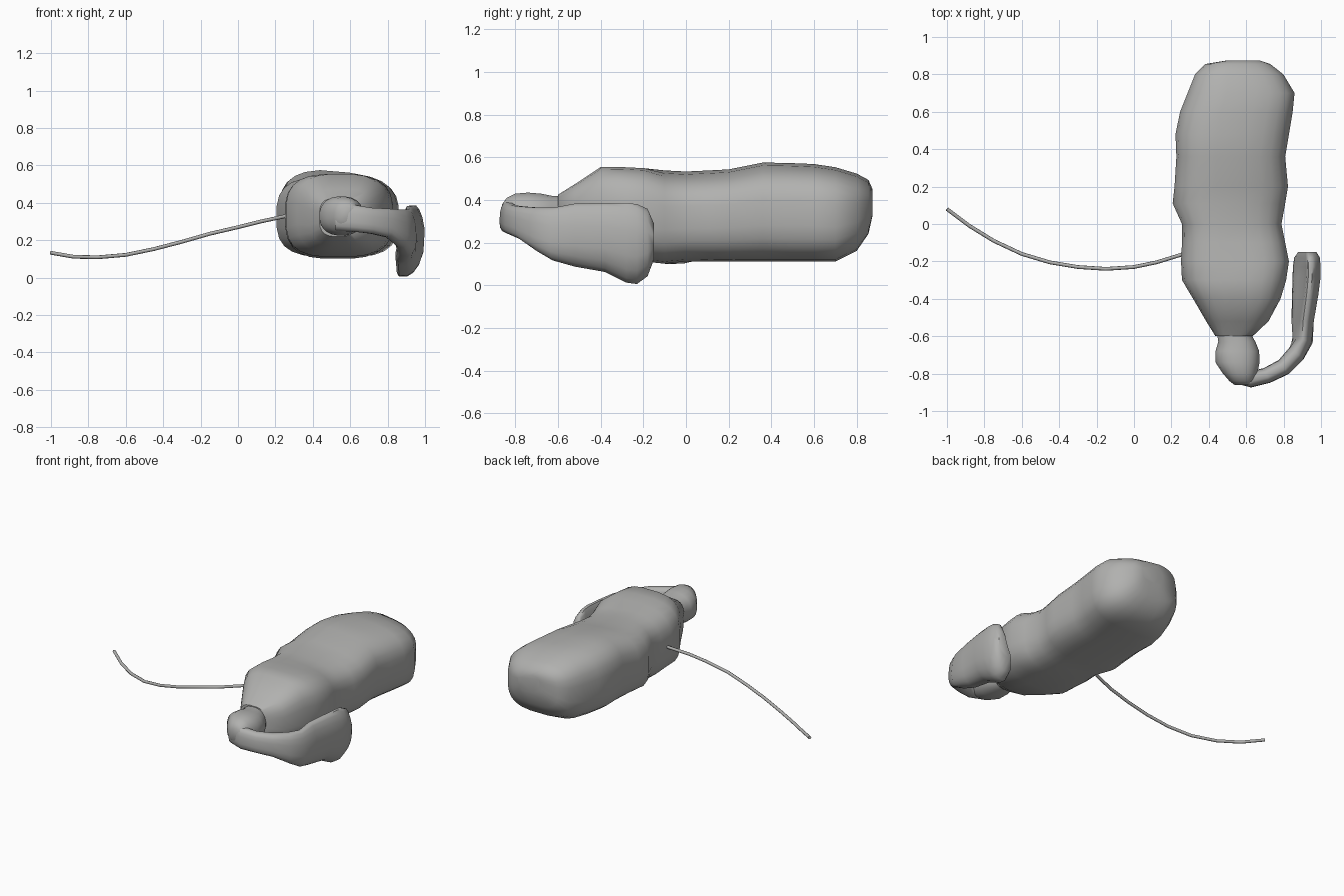
import bpy, bmesh, math
from mathutils import Vector

if "Cube" in bpy.data.objects:
    bpy.data.objects.remove(bpy.data.objects["Cube"])

gray = bpy.data.materials.new("mid gray")
gray.diffuse_color = (0.44, 0.44, 0.43, 1)
gray.use_nodes = True
gray.node_tree.nodes["Principled BSDF"].inputs["Base Color"].default_value = gray.diffuse_color


def loft(name, rings, angle=50):
    """Skin a list of equal-length rings of points and cap both ends."""
    bm = bmesh.new()
    vs = [[bm.verts.new(p) for p in r] for r in rings]
    n = len(rings[0])
    for a, b in zip(vs, vs[1:]):
        for i in range(n):
            j = (i + 1) % n
            bm.faces.new((a[i], a[j], b[j], b[i]))
    bm.faces.new(vs[0])
    bm.faces.new(vs[-1][::-1])
    bmesh.ops.recalc_face_normals(bm, faces=bm.faces)
    me = bpy.data.meshes.new(name)
    bm.to_mesh(me)
    bm.free()
    ob = bpy.data.objects.new(name, me)
    bpy.context.collection.objects.link(ob)
    me.materials.append(gray)
    bpy.ops.object.select_all(action='DESELECT')
    ob.select_set(True)
    bpy.context.view_layer.objects.active = ob
    bpy.ops.object.shade_smooth_by_angle(angle=math.radians(angle))
    return ob


def squircle(n, e):
    """Unit rounded square."""
    out = []
    for i in range(n):
        t = 2 * math.pi * (i + 0.5) / n
        c, s = math.cos(t), math.sin(t)
        out.append((math.copysign(abs(c) ** (2 / e), c),
                    math.copysign(abs(s) ** (2 / e), s)))
    return out


def section(y, x0, x1, z0, z1, e=3.1, slope=0.0):
    """Rounded section across y; slope lowers the top toward +x."""
    return [((x0 + x1) / 2 + u * (x1 - x0) / 2, y,
             (z0 + z1) / 2 + v * (z1 - z0) / 2 - slope * max(v, 0) * max(u + 0.3, 0))
            for u, v in squircle(24, e)]


# long lumpy body, back to front: y, x range, z range
body = [
    (0.875, .50, .67, .33, .45), (0.855, .38, .73, .24, .495), (0.80, .325, .80, .16, .525),
    (0.70, .285, .86, .11, .555), (0.60, .245, .85, .11, .57), (0.48, .22, .83, .11, .575),
    (0.36, .225, .81, .11, .577), (0.20, .215, .825, .11, .545), (0.11, .205, .81, .11, .54),
    (0.00, .255, .79, .11, .535), (-0.10, .255, .81, .10, .54), (-0.20, .25, .83, .11, .55),
    (-0.30, .255, .815, .11, .555), (-0.40, .315, .785, .13, .555), (-0.52, .385, .72, .17, .475),
    (-0.60, .435, .635, .22, .425)]
loft("body", [section(*s, slope=0.025 if s[0] > -0.2 else 0) for s in body])

# rounded knob at the front
knob = [(-0.56, .44, .61, .24, .42), (-0.63, .45, .65, .23, .42), (-0.68, .435, .67, .225, .43),
        (-0.74, .435, .672, .225, .435), (-0.80, .475, .66, .235, .43), (-0.84, .51, .645, .26, .41),
        (-0.862, .54, .63, .30, .38)]
loft("front_knob", [section(*s, 2.3) for s in knob])

# strap that bends round into a hanging flap, thicker along its lower edge:
# x, y, across direction, half thickness, z range, outward lean of the top
flap = [
    (.52, -.79, 0, 1, .055, .25, .41, 0), (.62, -.832, -.15, 1, .042, .245, .39, 0),
    (.71, -.81, -.4, .9, .042, .235, .375, 0), (.80, -.765, -.55, .8, .045, .215, .37, 0),
    (.87, -.69, -.75, .65, .048, .16, .365, 0), (.898, -.62, -1, .3, .048, .115, .365, .015),
    (.895, -.52, -1, 0, .048, .085, .385, .03), (.905, -.38, -1, 0, .05, .06, .388, .045),
    (.912, -.28, -1, 0, .052, .01, .388, .05), (.912, -.23, -1, 0, .05, .003, .383, .052),
    (.915, -.18, -1, 0, .048, .04, .36, .045), (.92, -.15, -1, 0, .036, .12, .29, .03)]
rings = []
for i, (x, y, ax, ay, t, z0, z1, lean) in enumerate(flap):
    d = Vector((ax, ay, 0)).normalized()
    taper = 0.38 if i > 4 else 0.1
    ring = []
    for u, v in squircle(16, 2.8):
        p = Vector((x, y, (z0 + z1) / 2 + v * (z1 - z0) / 2)) + d * u * t * (1 - taper * v)
        p.x += lean * (v * 0.6 + 0.7 * (1 - v * v))
        ring.append(p)
    rings.append(ring)
loft("strap_and_flap", rings)

# thin cord
path = [(.30, -.145, .34), (.25, -.165, .328), (.12, -.205, .30), (0, -.23, .27), (-.15, -.24, .235),
        (-.30, -.23, .192), (-.45, -.205, .153), (-.60, -.16, .122), (-.75, -.09, .109),
        (-.88, -.01, .112), (-1, .08, .133)]
rings = []
for i, p in enumerate(path):
    d = Vector(path[min(i + 1, len(path) - 1)]) - Vector(path[max(i - 1, 0)])
    side = d.cross(Vector((0, 0, 1))).normalized()
    up = side.cross(d).normalized()
    rings.append([Vector(p) + 0.01 * (side * math.cos(k * math.pi / 4) + up * math.sin(k * math.pi / 4))
                  for k in range(8)])
loft("cord", rings)
